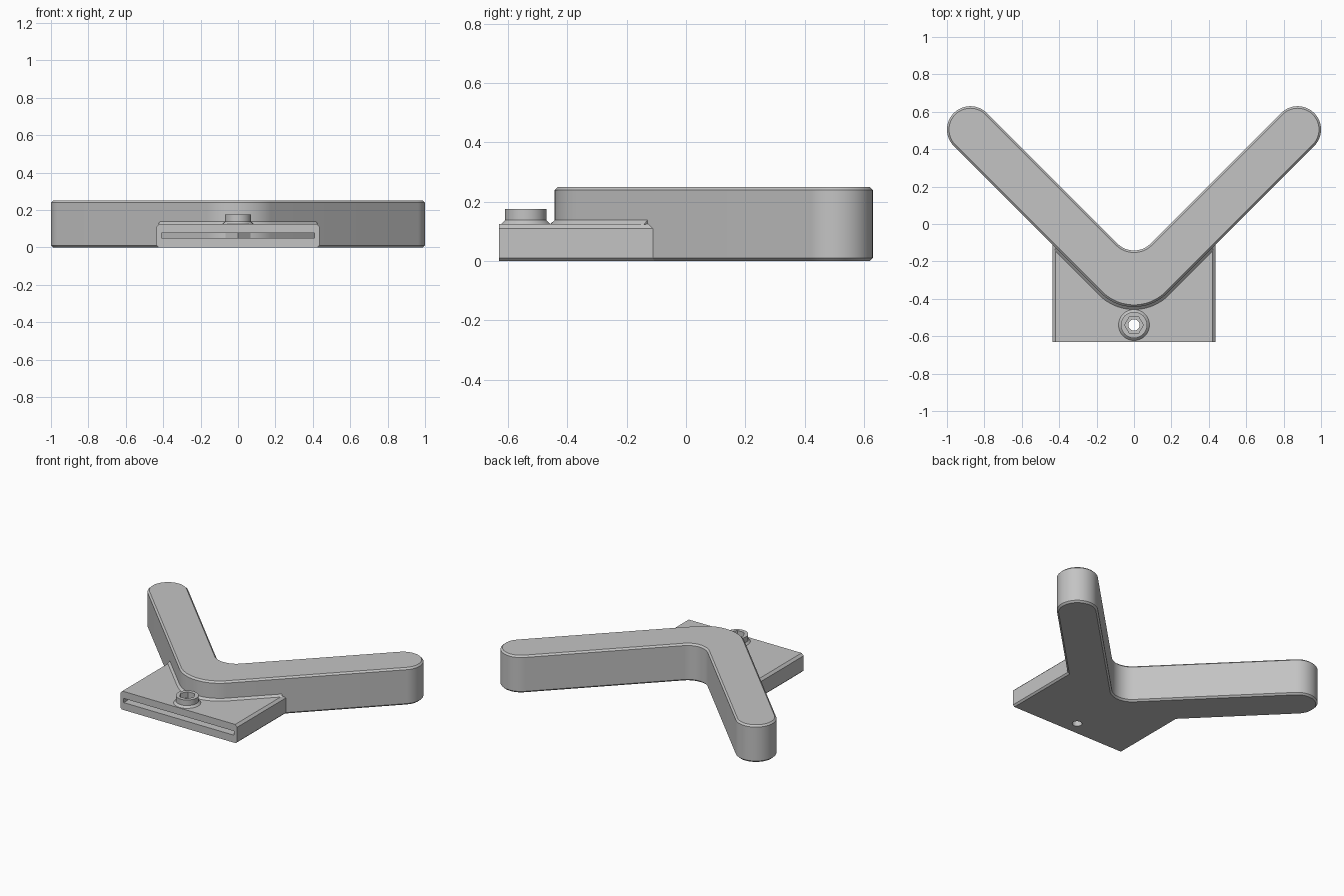
import bpy, bmesh
from math import sin, cos, radians, sqrt

if "Cube" in bpy.data.objects:
    bpy.data.objects.remove(bpy.data.objects["Cube"])

grey = bpy.data.materials.new("light_grey")
grey.use_nodes = True
colour = (0.55, 0.55, 0.55, 1)
grey.diffuse_color = colour
grey.node_tree.nodes["Principled BSDF"].inputs["Base Color"].default_value = colour

HALF = 0.125                  # half of the arm width
END = (0.875, 0.505)          # centre of the rounded arm tip
CORNER = END[1] - END[0]      # where the arm centre lines meet
BOLT_Y = -0.54


def arc(cx, cy, r, a0, a1, n=24):
    angles = [radians(a0 + (a1 - a0) * i / n) for i in range(n + 1)]
    return [(cx + r * cos(a), cy + r * sin(a)) for a in angles]


def loft(name, rings, cap=True, closed=False):
    """Join matching rings of 3D points into one object."""
    bm = bmesh.new()
    rows = [[bm.verts.new(p) for p in ring] for ring in rings]
    pairs = list(zip(rows, rows[1:]))
    if closed:
        pairs.append((rows[-1], rows[0]))
    for a, b in pairs:
        for i in range(len(a)):
            j = (i + 1) % len(a)
            bm.faces.new((a[i], a[j], b[j], b[i]))
    if cap:
        bm.faces.new(rows[0][::-1])
        bm.faces.new(rows[-1])
    bmesh.ops.recalc_face_normals(bm, faces=bm.faces)
    mesh = bpy.data.meshes.new(name)
    bm.to_mesh(mesh)
    bm.free()
    obj = bpy.data.objects.new(name, mesh)
    bpy.context.collection.objects.link(obj)
    mesh.materials.append(grey)
    return obj


def flat(points, z):
    return [(x, y, z) for x, y in points]


def cut(obj, cutter):
    """Subtract a helper solid and remove it."""
    mod = obj.modifiers.new("cut", "BOOLEAN")
    mod.operation, mod.solver, mod.object = "DIFFERENCE", "EXACT", cutter
    bpy.context.view_layer.objects.active = obj
    bpy.ops.object.modifier_apply(modifier=mod.name)
    bpy.data.objects.remove(cutter)


def smooth(obj):
    bpy.ops.object.select_all(action="DESELECT")
    obj.select_set(True)
    bpy.context.view_layer.objects.active = obj
    bpy.ops.object.shade_smooth_by_angle(angle=radians(30))


def outer_bend(d):
    r = 2 * HALF
    return arc(0, CORNER - HALF * sqrt(2) + r * sqrt(2), r - d, 225, 315)


def boomerang(d):
    """Outline of the two joined arms, moved inwards by d."""
    return (outer_bend(d)
            + arc(*END, HALF - d, -45, 135)
            + arc(0, CORNER + 2 * HALF * sqrt(2), HALF + d, 315, 225)
            + arc(-END[0], END[1], HALF - d, 45, 225))


# Arms with chamfered rims
c = 0.011
arms = loft("v_arms", [flat(boomerang(d), z) for d, z in
                       ((c, 0), (0, c), (0, 0.25 - c), (c, 0.25))])
smooth(arms)

# Mounting plate, chamfered along its sides, ending inside the arms
side = [(0.424, 0), (0.435, c), (0.435, 0.11), (0.42, 0.125)]
profile = [(0, 0)] + side + [(0, 0.125)] + [(-x, z) for x, z in side[::-1]]
plate = loft("mounting_plate", [[(x, -0.63, z) for x, z in profile],
                                [(x, abs(x) * 0.747 - 0.4, z) for x, z in profile]])
bm = bmesh.new()
bm.from_mesh(plate.data)
fold = [v for v in bm.verts if abs(v.co.x) < 1e-5 and v.co.y > -0.5]
bmesh.ops.connect_verts(bm, verts=fold)
bm.to_mesh(plate.data)
bm.free()

# Wedge-shaped slot in the front edge
wedge = [(-0.41, -0.7), (0.41, -0.7), (0.41, -0.09), (0, -0.5), (-0.41, -0.09)]
cut(plate, loft("slot_cutter", [flat(wedge, 0.05), flat(wedge, 0.078)]))


def disc(r, n=48):
    return arc(0, BOLT_Y, r, 0, 360 - 360 / n, n - 1)


def drill():
    return loft("hole_cutter", [flat(disc(0.03), -0.1), flat(disc(0.03), 0.3)])


cut(plate, drill())
smooth(plate)

# Screw head with a flared foot, hexagonal socket and through hole
screw = loft("screw_head", [flat(disc(r), z) for r, z in
                            ((0.083, 0.12), (0.083, 0.125), (0.07, 0.138), (0.07, 0.175))])
cut(screw, loft("socket_cutter", [flat(disc(0.05, 6), 0.135), flat(disc(0.05, 6), 0.3)]))
cut(screw, drill())
smooth(screw)


# Sloped seam where the plate meets the arms
def seam_path(d, z, reach=0.24):
    bend = outer_bend(d)
    (ax, ay), (bx, by) = bend[0], bend[-1]
    return flat([(ax - reach, ay + reach)] + bend + [(bx + reach, by + reach)], z)


edges = zip(seam_path(0, 0.138), seam_path(-0.014, 0.125), seam_path(0.005, 0.12))
smooth(loft("plate_seam", [list(tri) for tri in edges]))
